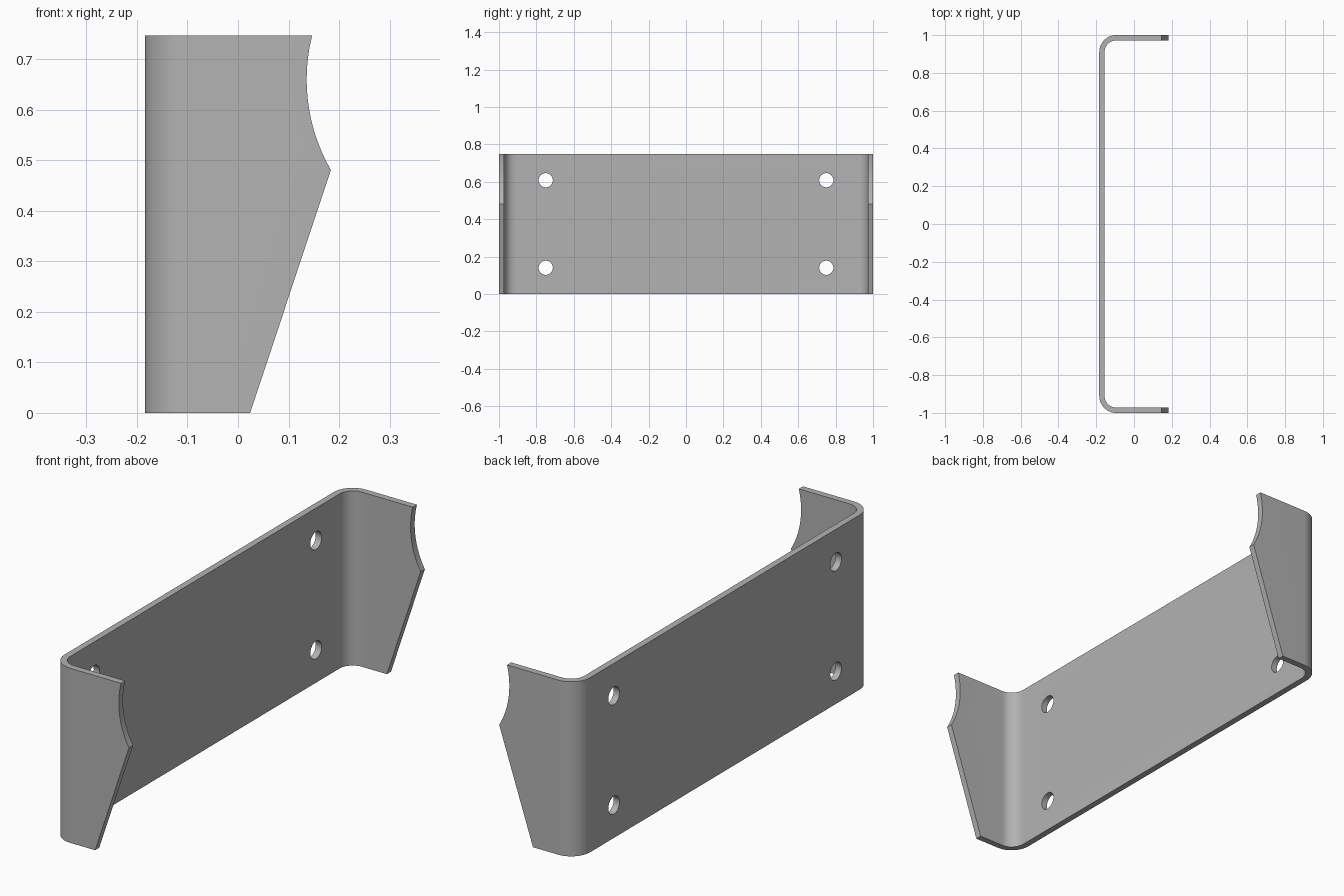
import bpy, bmesh, math
from mathutils import Matrix, Vector

cube = bpy.data.objects.get("Cube")
if cube:
    bpy.data.objects.remove(cube, do_unlink=True)

HEIGHT, THICK, X_BACK, X_FRONT = 0.747, 0.028, -0.184, 0.184
BEND = 0.09          # outer bend radius
HOLE_R = 0.038

steel = bpy.data.materials.new("grey steel")
steel.use_nodes = True
colour = (0.45, 0.45, 0.45, 1)
steel.diffuse_color = colour
steel.node_tree.nodes["Principled BSDF"].inputs["Base Color"].default_value = colour


def arc(cx, cy, r, start, end, steps):
    """Points along an arc, angles in degrees."""
    angles = [math.radians(start + (end - start) * i / steps) for i in range(steps + 1)]
    return [(cx + r * math.cos(a), cy + r * math.sin(a)) for a in angles]


def prism(name, points, direction):
    """Closed outline extruded along a direction."""
    bm = bmesh.new()
    face = bm.faces.new([bm.verts.new(p) for p in points])
    moved = bmesh.ops.extrude_face_region(bm, geom=[face])["geom"]
    bmesh.ops.translate(bm, vec=Vector(direction),
                        verts=[v for v in moved if isinstance(v, bmesh.types.BMVert)])
    bmesh.ops.recalc_face_normals(bm, faces=bm.faces)
    return finish(name, bm)


def finish(name, bm):
    mesh = bpy.data.meshes.new(name)
    bm.to_mesh(mesh)
    bm.free()
    mesh.materials.append(steel)
    obj = bpy.data.objects.new(name, mesh)
    bpy.context.collection.objects.link(obj)
    return obj


def cut(target, cutter, operation):
    """Apply a boolean and discard the cutter."""
    cutter.hide_render = True
    mod = target.modifiers.new("cut", 'BOOLEAN')
    mod.operation, mod.solver, mod.object = operation, 'EXACT', cutter
    bpy.context.view_layer.objects.active = target
    bpy.ops.object.modifier_apply(modifier=mod.name)
    bpy.data.objects.remove(cutter, do_unlink=True)


# Bent sheet channel: outer half-profile, inner half-profile, mirrored in y
cx, cy = X_BACK + BEND, 1 - BEND
outer = [(X_FRONT + 0.05, 1)] + arc(cx, cy, BEND, 90, 180, 16)
inner = [(X_FRONT + 0.05, 1 - THICK)] + arc(cx, cy, BEND - THICK, 90, 180, 16)
mirror = lambda pts: [(x, -y) for x, y in reversed(pts)]
outline = outer + mirror(outer) + list(reversed(mirror(inner))) + list(reversed(inner))
bracket = prism("bent_bracket", [(x, y, 0) for x, y in outline], (0, 0, HEIGHT))

# Flange side shape: tapered lower edge and concave upper scoop
scoop_x, scoop_z, scoop_r = 0.494, 0.66, 0.358
low = 180 + math.degrees(math.asin((scoop_z - 0.481) / scoop_r))
high = 180 - math.degrees(math.asin((HEIGHT - scoop_z) / scoop_r))
scoop = arc(scoop_x, scoop_z, scoop_r, low, high, 20)
run = (X_FRONT - 0.024) / 0.481
side = [(-0.3, -0.1), (0.024 - 0.1 * run, -0.1)] + scoop + [(0.16, 0.85), (-0.3, 0.85)]
cut(bracket, prism("side_cutter", [(x, -1.1, z) for x, z in side], (0, 2.2, 0)), 'INTERSECT')

# Four mounting holes through the back plate
bm = bmesh.new()
for y in (-0.75, 0.75):
    for z in (0.14, 0.608):
        place = Matrix.Translation((X_BACK, y, z)) @ Matrix.Rotation(math.pi / 2, 4, 'Y')
        bmesh.ops.create_cone(bm, cap_ends=True, segments=32, radius1=HOLE_R,
                              radius2=HOLE_R, depth=0.2, matrix=place)
cut(bracket, finish("hole_cutter", bm), 'DIFFERENCE')

# Smooth bends, crisp sheet edges
bpy.ops.object.select_all(action='DESELECT')
bracket.select_set(True)
bpy.context.view_layer.objects.active = bracket
bpy.ops.object.shade_smooth_by_angle(angle=math.radians(30))
